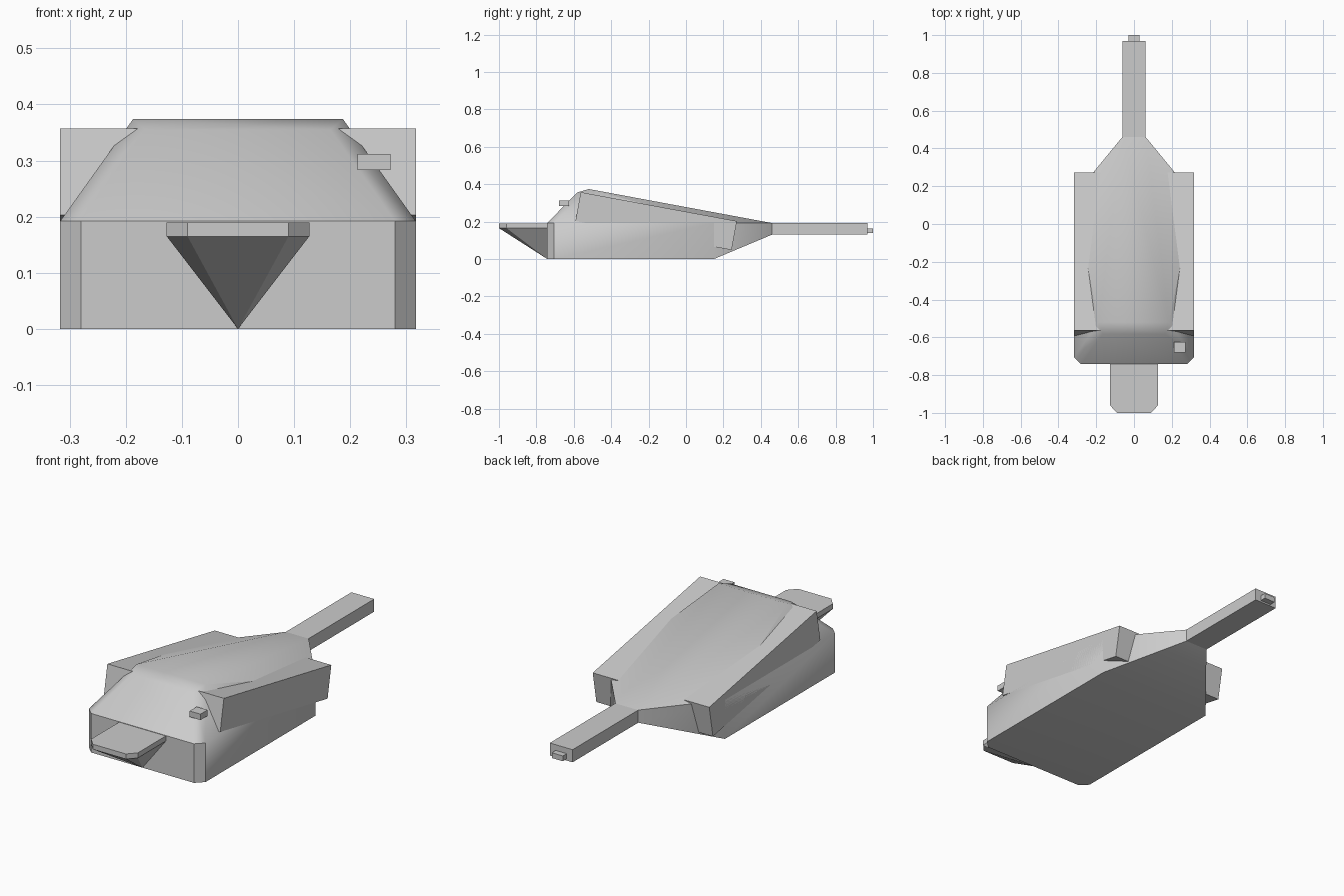
import bpy, bmesh, math

if "Cube" in bpy.data.objects:
    bpy.data.objects.remove(bpy.data.objects["Cube"])


def finish(name, bm, smooth=None):
    mesh = bpy.data.meshes.new(name)
    bmesh.ops.recalc_face_normals(bm, faces=bm.faces[:])
    bm.to_mesh(mesh)
    bm.free()
    ob = bpy.data.objects.new(name, mesh)
    bpy.context.collection.objects.link(ob)
    if smooth:
        bpy.ops.object.select_all(action='DESELECT')
        ob.select_set(True)
        bpy.context.view_layer.objects.active = ob
        bpy.ops.object.shade_smooth_by_angle(angle=math.radians(smooth))
    return ob


def mirrored_hull(name, half, smooth=None):
    """Convex solid through the right-hand points and their mirror images."""
    bm = bmesh.new()
    points = {(s * x, y, z) for x, y, z in half for s in (1, -1)}
    for p in sorted(points):
        bm.verts.new(p)
    bmesh.ops.convex_hull(bm, input=bm.verts[:])
    bmesh.ops.dissolve_limit(bm, angle_limit=math.radians(0.5),
                             verts=bm.verts[:], edges=bm.edges[:])
    return finish(name, bm, smooth)


def box(name, lo, hi, tilt=0):
    bm = bmesh.new()
    bmesh.ops.create_cube(bm, size=1)
    for v in bm.verts:
        v.co = [c * (b - a) for c, a, b in zip(v.co, lo, hi)]
    ob = finish(name, bm)
    ob.location = [(a + b) / 2 for a, b in zip(lo, hi)]
    ob.rotation_euler.x = math.radians(tilt)
    return ob


# Faceted main body: floor, waist, roof front edge and roof ridge
plan = [(0.28, -0.742), (0.317, -0.705), (0.317, 0.15)]
body = [(x, y, z) for x, y in plan for z in (0, 0.192)]
body += [(0.062, 0.46, 0.13), (0.062, 0.46, 0.192),
         (0.165, -0.583, 0.355), (0.187, -0.52, 0.374)]
mirrored_hull("main_body", body, 40)

# Tilted side pods, one block passing through the body
box("side_pods", (-0.317, -0.584, 0.124), (0.317, 0.265, 0.281), -10.5)

# Front tongue plate and the keel that tapers below it
tongue = [(0.127, -0.742), (0.127, -0.96), (0.09, -1.0)]
mirrored_hull("front_tongue", [(x, y, z) for x, y in tongue for z in (0.165, 0.19)])
mirrored_hull("tongue_keel", [(x, y, 0.165) for x, y in tongue] + [(0, -0.742, 0)])

# Tail boom with end peg
box("tail_boom", (-0.062, 0.455, 0.13), (0.062, 0.97, 0.192))
box("tail_peg", (-0.03, 0.965, 0.138), (0.03, 1.0, 0.164))

# Small block on the right of the sloped nose
box("nose_block", (0.213, -0.68, 0.283), (0.272, -0.625, 0.312))
